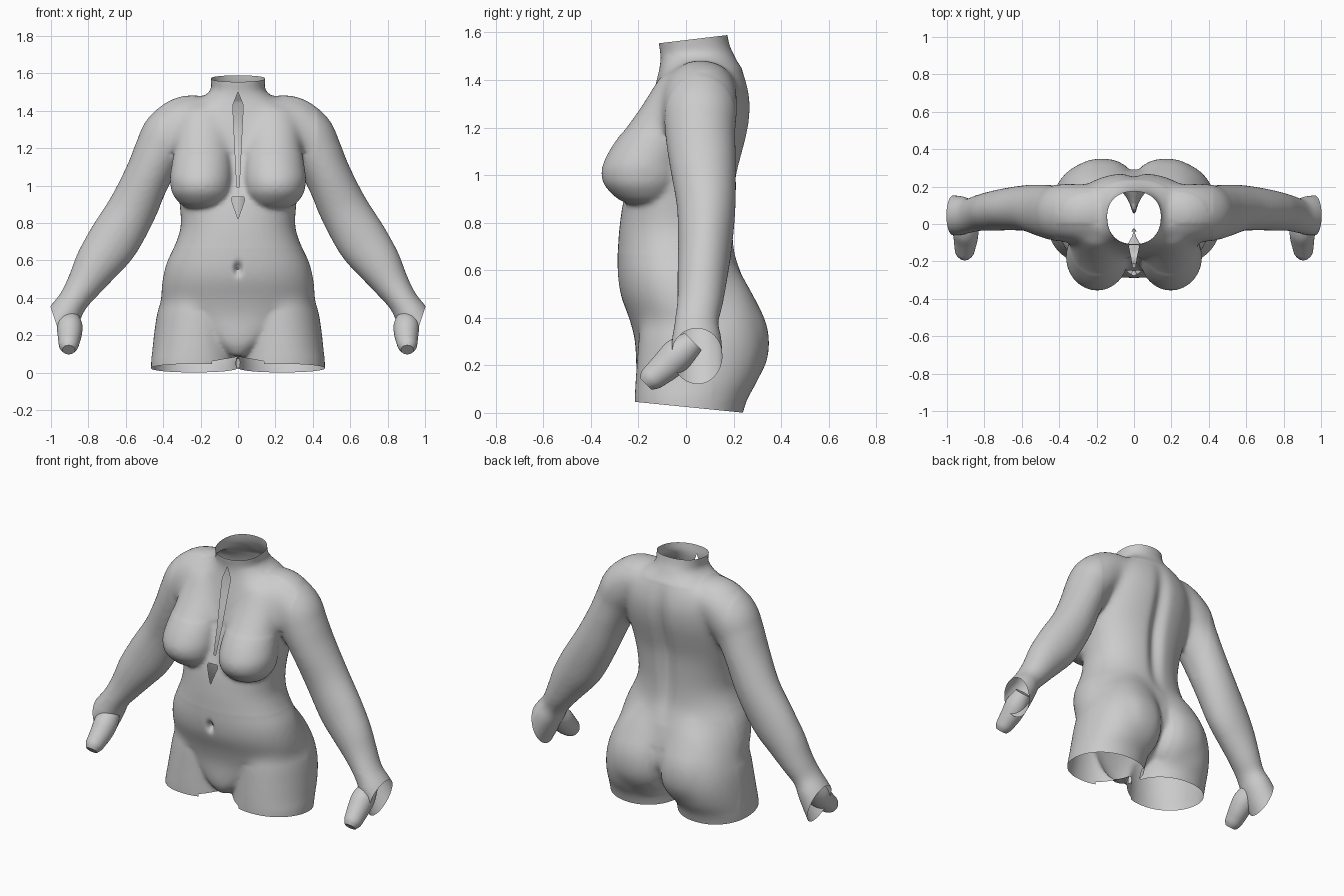
import bpy, bmesh, math
from mathutils import Vector

if "Cube" in bpy.data.objects:
    bpy.data.objects.remove(bpy.data.objects["Cube"])

skin = bpy.data.materials.new("plain grey")
skin.diffuse_color = (0.6, 0.6, 0.6, 1)
skin.use_nodes = True
skin.node_tree.nodes["Principled BSDF"].inputs["Base Color"].default_value = skin.diffuse_color
SEG = 48


def spline(rows, n=5):
    """Smoothly fill in rows of numbers (Catmull-Rom)."""
    out = []
    for i in range(len(rows) - 1):
        a, b, c, d = rows[max(i - 1, 0)], rows[i], rows[i + 1], rows[min(i + 2, len(rows) - 1)]
        for k in range(n):
            t = k / n
            out.append([q + .5 * t * (r - p + t * (2 * p - 5 * q + 4 * r - s + t * (3 * (q - r) + s - p)))
                        for p, q, r, s in zip(a, b, c, d)])
    return out + [list(rows[-1])]


def loft(bm, rings, power=2.0):
    """Closed skin over rings given as (centre, half axis u, half axis v)."""
    loops = []
    for c, u, v in rings:
        loop = []
        for i in range(SEG):
            t = 2 * math.pi * i / SEG
            ct, st = math.cos(t), math.sin(t)
            a = math.copysign(abs(ct) ** (2 / power), ct)
            b = math.copysign(abs(st) ** (2 / power), st)
            loop.append(bm.verts.new(Vector(c) + Vector(u) * a + Vector(v) * b))
        loops.append(loop)
    faces = [bm.faces.new(loops[0][::-1]), bm.faces.new(loops[-1])]
    for p, q in zip(loops, loops[1:]):
        for i in range(SEG):
            j = (i + 1) % SEG
            faces.append(bm.faces.new((p[i], p[j], q[j], q[i])))
    bmesh.ops.recalc_face_normals(bm, faces=faces)


def levels(bm, rows, side=1, power=2.0):
    """Stack of horizontal rings from (z, centre x, half width, front y, back y)."""
    loft(bm, [((side * x, (f + b) / 2, z), (w, 0, 0), (0, (b - f) / 2, 0))
              for z, x, w, f, b in spline(rows)], power)


def limb(bm, rows, side):
    """Tube through (x, y, z, radius across, radius in y)."""
    rows = spline(rows)
    pts = [Vector((side * r[0], r[1], r[2])) for r in rows]
    rings = []
    for i, r in enumerate(rows):
        d = pts[min(i + 1, len(pts) - 1)] - pts[max(i - 1, 0)]
        u = Vector((d.z, 0, -d.x)).normalized()
        rings.append((pts[i], u * r[3], d.cross(u).normalized() * r[4]))
    loft(bm, rings)


def make_object(name, bm):
    me = bpy.data.meshes.new(name)
    bm.to_mesh(me)
    bm.free()
    ob = bpy.data.objects.new(name, me)
    bpy.context.collection.objects.link(ob)
    me.materials.append(skin)
    bpy.ops.object.select_all(action='DESELECT')
    ob.select_set(True)
    bpy.context.view_layer.objects.active = ob
    return ob


def relax(bm, rule, times):
    """Soften the joins between parts where the rule holds."""
    verts = [v for v in bm.verts if rule(*v.co)]
    for _ in range(times):
        bmesh.ops.smooth_vert(bm, verts=verts, factor=.5, use_axis_x=True, use_axis_y=True, use_axis_z=True)


def with_edges(faces):
    return list({v for f in faces for v in f.verts}) + list({e for f in faces for e in f.edges}) + faces


def trim(bm, co, no, keep=lambda c: True):
    """Slice off and open everything on the far side of a plane."""
    faces = [f for f in bm.faces if keep(f.calc_center_median())]
    bmesh.ops.bisect_plane(bm, geom=with_edges(faces), plane_co=co, plane_no=no, clear_outer=True)


def front_hole(bm, poly):
    """Cut a convex (x, z) outline, listed anticlockwise, out of the front."""
    xs, zs = [p[0] for p in poly], [p[1] for p in poly]
    planes = [(Vector((p[0], 0, p[1])), Vector((q[1] - p[1], 0, p[0] - q[0])))
              for p, q in zip(poly, poly[1:] + poly[:1])]

    def near():
        return [f for f in bm.faces for c in [f.calc_center_median()]
                if c.y < -0.04 and min(xs) - .03 < c.x < max(xs) + .03
                and min(zs) - .03 < c.z < max(zs) + .03]
    for co, no in planes:
        bmesh.ops.bisect_plane(bm, geom=with_edges(near()), plane_co=co, plane_no=no)
    dead = [f for f in near() if all((f.calc_center_median() - co).dot(no) < 0 for co, no in planes)]
    bmesh.ops.delete(bm, geom=dead, context='FACES')


bm = bmesh.new()
# trunk and neck
trunk = [(.09, .06, -.17, .10), (.16, .17, -.205, .20), (.3, .36, -.215, .285), (.4, .41, -.24, .285),
         (.5, .405, -.278, .262), (.6, .38, -.29, .23), (.68, .338, -.287, .207), (.78, .307, -.28, .202),
         (.9, .312, -.262, .207), (1.0, .327, -.23, .217), (1.1, .337, -.2, .242), (1.2, .34, -.17, .266),
         (1.3, .335, -.15, .274), (1.38, .31, -.13, .26), (1.44, .25, -.115, .24), (1.475, .19, -.108, .218),
         (1.51, .148, -.108, .20), (1.56, .145, -.115, .18), (1.66, .155, -.12, .165)]
levels(bm, [(z, 0, w, f, b) for z, w, f, b in trunk], 1, 2.2)
legs = [(-.08, .235, .23, -.216, .22), (.05, .235, .23, -.216, .255), (.12, .231, .227, -.213, .295),
        (.22, .223, .224, -.206, .328), (.32, .213, .218, -.198, .332), (.42, .2, .2, -.185, .31),
        (.52, .18, .17, -.16, .268), (.62, .14, .12, -.1, .21)]
seat = [(.08, .2, .14, 0, .255), (.15, .182, .163, 0, .308), (.22, .174, .17, 0, .342), (.3, .172, .17, 0, .352),
        (.38, .17, .166, 0, .338), (.46, .16, .15, 0, .303), (.54, .145, .125, 0, .26), (.6, .12, .08, 0, .225)]
bust = [(.875, .19, .05, -.22, -.12), (.895, .19, .11, -.28, -.06), (.95, .195, .152, -.338, -.02),
        (1.0, .197, .164, -.356, 0), (1.05, .197, .166, -.348, 0), (1.12, .193, .16, -.312, .02),
        (1.2, .19, .15, -.254, .04), (1.28, .19, .14, -.196, .04), (1.36, .19, .12, -.146, .04),
        (1.42, .19, .09, -.11, .04)]
arm = [(0, .07, 1.38, .09, .13), (.14, .07, 1.375, .102, .14), (.27, .06, 1.345, .138, .154),
       (.365, .06, 1.27, .147, .157), (.42, .06, 1.18, .135, .148),
       (.48, .07, 1.055, .125, .14), (.565, .085, .875, .131, .124), (.665, .08, .705, .138, .114),
       (.75, .07, .585, .122, .106), (.82, .06, .475, .096, .097), (.88, .045, .385, .08, .092),
       (.93, .045, .305, .09, .105), (.98, .047, .22, .095, .108), (1.03, .05, .13, .095, .108)]
for s in (-1, 1):
    levels(bm, legs, s, 2.1)
    levels(bm, seat, s, 2.5)
    levels(bm, bust, s)
    limb(bm, arm, s)

body = make_object("torso", bm)
for kind, opts in (('REMESH', dict(mode='VOXEL', voxel_size=.011)), ('SMOOTH', dict(factor=.5, iterations=12))):
    mod = body.modifiers.new(kind.lower(), kind)
    for k, val in opts.items():
        setattr(mod, k, val)
    bpy.ops.object.modifier_apply(modifier=mod.name)

bm = bmesh.new()
bm.from_mesh(body.data)
# upper chest, hips and back
relax(bm, lambda x, y, z: y < 0 and 1.17 < z < 1.49 and abs(x) < .42, 45)
relax(bm, lambda x, y, z: .34 < z < .66 and abs(x) < .45 and y < .2, 45)
relax(bm, lambda x, y, z: y > .05 and .42 < z < 1.44 and abs(x) < .42, 25)
relax(bm, lambda x, y, z: y > .1 and .06 < z < .6 and .05 < abs(x) < .45, 30)
for v in bm.verts:
    x, y, z = v.co
    # spine furrow and navel
    if y > .1 and .55 < z < 1.45:
        v.co.y -= .035 * math.exp(-(x / .045) ** 2) * math.sin(math.pi * (z - .55) / .9)
    if y < -.15:
        v.co.y += .04 * math.exp(-(x / .018) ** 2 - ((z - .555) / .03) ** 2)
# open ends: neck, thighs, wrists
trim(bm, (0, -.11, 1.555), (0, -.12, 1))
trim(bm, (0, -.2, .045), (0, -.1, -1), lambda c: abs(c.x) < .6)
for s in (-1, 1):
    trim(bm, (s * .995, 0, .33), (s * .95, 0, -.31), lambda c: c.x * s > .8 and c.z < .5)
# front slit, the gap below it, and the notch between the thighs
front_hole(bm, [(-.006, .99), (.006, .99), (.028, 1.43), (0, 1.5), (-.028, 1.43)])
front_hole(bm, [(0, .82), (.036, .925), (.03, .94), (-.03, .94), (-.036, .925)])
front_hole(bm, [(-.14, -.1), (.14, -.1), (.14, .06), (0, .085), (-.14, .06)])
bm.to_mesh(body.data)
bm.free()
bpy.ops.object.shade_smooth_by_angle(angle=math.radians(50))

# thumbs
for s, side in ((-1, "right"), (1, "left")):
    bm = bmesh.new()
    thumb = [(.90, .03, .30, .05), (.90, -.03, .25, .068), (.90, -.08, .20, .064), (.903, -.12, .165, .057),
             (.905, -.15, .14, .05), (.905, -.17, .122, .034)]
    loft(bm, [((s * x, y, z), (r, 0, 0), (0, r * .72, -r * .72)) for x, y, z, r in spline(thumb, 3)])
    make_object(side + "_thumb", bm)
    bpy.ops.object.shade_smooth_by_angle(angle=math.radians(50))
